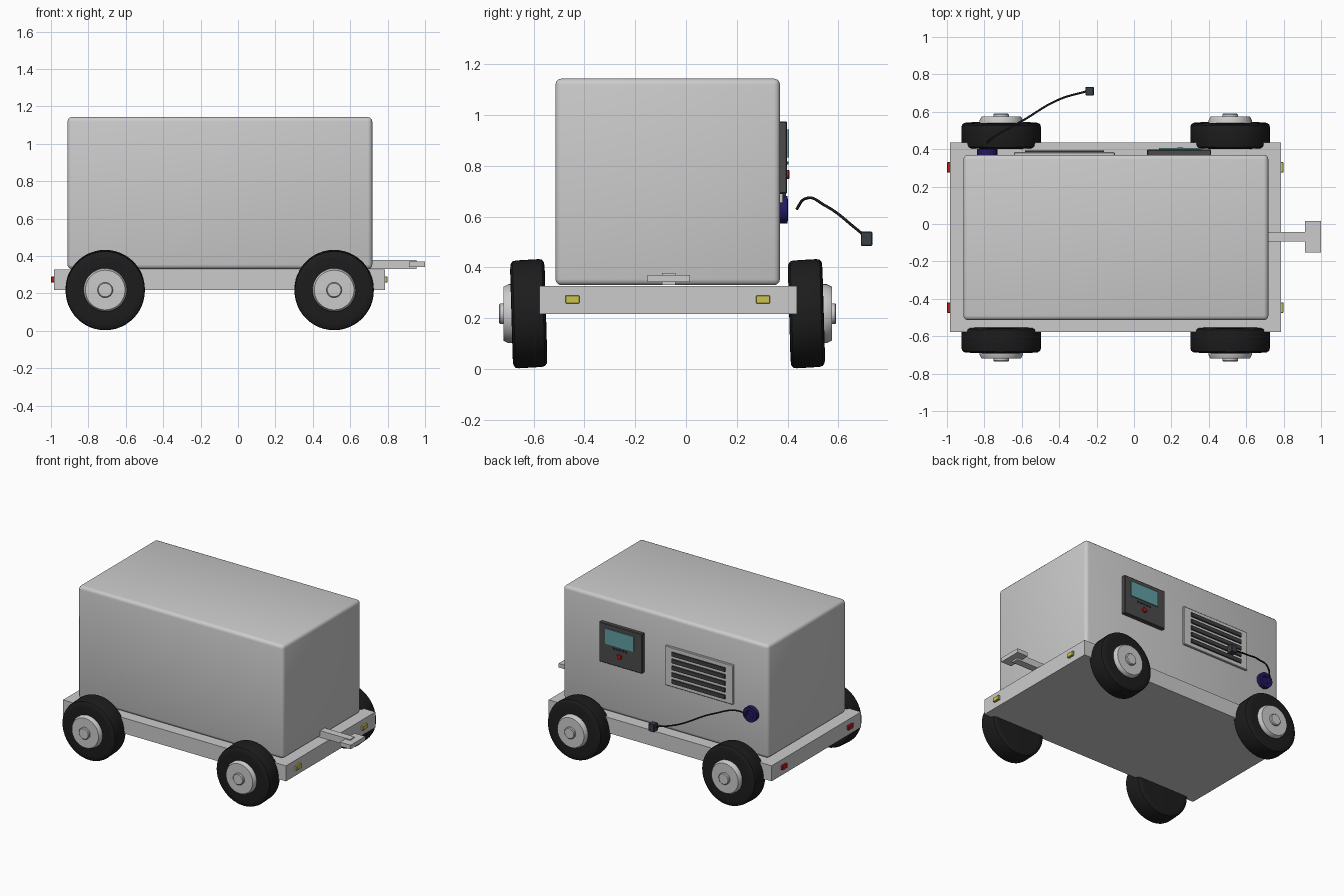
import bpy, bmesh, math
from mathutils import Matrix, Vector

if "Cube" in bpy.data.objects:
    bpy.data.objects.remove(bpy.data.objects["Cube"])


def mat(name, c):
    m = bpy.data.materials.new(name)
    m.diffuse_color = (*c, 1)
    m.use_nodes = True
    m.node_tree.nodes["Principled BSDF"].inputs["Base Color"].default_value = m.diffuse_color
    return m


RUBBER = mat("rubber", (0.012, 0.012, 0.012))
DARK = mat("dark_grey", (0.07, 0.07, 0.07))
SLAT = mat("slat_grey", (0.05, 0.05, 0.05))
TEAL = mat("screen_teal", (0.12, 0.35, 0.37))
RED = mat("red", (0.55, 0.01, 0.01))
YELLOW = mat("yellow", (0.6, 0.55, 0.08))
NAVY = mat("navy", (0.015, 0.01, 0.12))
PLUG = mat("plug_grey", (0.04, 0.05, 0.06))


def finish(bm, name, m=None, smooth=False):
    bmesh.ops.recalc_face_normals(bm, faces=bm.faces)
    me = bpy.data.meshes.new(name)
    bm.to_mesh(me)
    bm.free()
    ob = bpy.data.objects.new(name, me)
    bpy.context.collection.objects.link(ob)
    if m:
        me.materials.append(m)
    if smooth:
        bpy.ops.object.select_all(action='DESELECT')
        ob.select_set(True)
        bpy.context.view_layer.objects.active = ob
        bpy.ops.object.shade_smooth_by_angle(angle=math.radians(35))
    return ob


def box(name, x, y, z, m=None, bevel=0, seg=3):
    bm = bmesh.new()
    bmesh.ops.create_cube(bm, size=1)
    for v in bm.verts:
        v.co = [(a + b) / 2 + c * (b - a) for (a, b), c in zip((x, y, z), v.co)]
    if bevel:
        bmesh.ops.bevel(bm, geom=bm.edges[:], offset=bevel, segments=seg,
                        profile=0.5, affect='EDGES')
    return finish(bm, name, m, bevel > 0)


def lathe(name, centre, profile, side, m=None, n=48, shear=(0, 0)):
    """Spin (radius, offset) points around y; side = outward y direction."""
    bm = bmesh.new()
    rings = []
    for r, t in profile:
        ring = []
        for i in range(n):
            a = 2 * math.pi * i / n
            p = Vector((r * math.cos(a), side * t, r * math.sin(a)))
            p = Vector((p.x, p.y + shear[0] * p.z, p.z + shear[1] * p.y))
            ring.append(bm.verts.new(p + Vector(centre)))
        rings.append(ring)
    for a, b in zip(rings, rings[1:]):
        for i in range(n):
            j = (i + 1) % n
            bm.faces.new((a[i], a[j], b[j], b[i]))
    bm.faces.new(rings[0])
    bm.faces.new(rings[-1])
    return finish(bm, name, m, True)


# Chassis and housing
box("chassis", (-0.985, 0.785), (-0.577, 0.436), (0.217, 0.328))
box("housing", (-0.912, 0.718), (-0.514, 0.37), (0.33, 1.143), bevel=0.024)

# Tow bar with cross handle
box("tow_bar", (0.70, 0.955), (-0.094, -0.042), (0.33, 0.378))
box("tow_handle", (0.915, 1.0), (-0.152, 0.015), (0.342, 0.371))

# Marker lights, front pair yellow, rear pair red
for i, y in enumerate((-0.447, 0.303)):
    box(f"front_light_{i}", (0.78, 0.8), (y - 0.028, y + 0.028), (0.258, 0.29), YELLOW, 0.003, 1)
    box(f"rear_light_{i}", (-1.0, -0.98), (y - 0.028, y + 0.028), (0.258, 0.29), RED, 0.003, 1)

# Wheels: slightly leaning tyres, hubs and caps
TYRE = [(0.17, -0.068), (0.195, -0.066), (0.206, -0.058), (0.209, -0.045),
        (0.209, 0.045), (0.206, 0.058), (0.195, 0.066), (0.17, 0.068)]
HUB = [(0.116, 0.05), (0.116, 0.08), (0.106, 0.1)]
CAP = [(0.041, 0.09), (0.041, 0.112), (0.036, 0.117)]
for side, y in ((-1, -0.619), (1, 0.474)):
    for x in (-0.71, 0.514):
        tag = ("front" if side < 0 else "back") + ("_left" if x < 0 else "_right")
        c = (x, y, 0.218)
        lathe("tyre_" + tag, c, [(r * 1.015, t) for r, t in TYRE], side, RUBBER,
              shear=(-0.029, 0.06))
        lathe("hub_" + tag, c, HUB, side)
        lathe("hub_cap_" + tag, c, CAP, side, n=32)

# Control panel with screen, key row and stop button
box("control_panel", (0.07, 0.412), (0.365, 0.398), (0.69, 0.974), DARK, 0.004, 1)
box("screen", (0.135, 0.36), (0.39, 0.405), (0.833, 0.942), TEAL)
for i in range(5):
    x = 0.2 + i * 0.024
    box(f"key_{i}", (x - 0.007, x + 0.007), (0.39, 0.404), (0.806, 0.817), PLUG)
lathe("stop_button", (0.248, 0.39, 0.766), [(0.018, 0), (0.018, 0.014), (0.014, 0.018)], 1, RED, 24)

# Vent plate and slats
box("vent_plate", (-0.642, -0.102), (0.365, 0.384), (0.652, 0.936), None, 0.004, 1)
for i in range(5):
    z = 0.695 + i * 0.049
    box(f"vent_slat_{i}", (-0.582, -0.16), (0.38, 0.394), (z - 0.014, z + 0.014), SLAT)

# Power socket
lathe("power_socket", (-0.785, 0.365, 0.627), [(0.054, 0), (0.054, 0.035), (0.03, 0.036), (0.026, 0.02)],
      1, NAVY, 24)

# Cable and plug
cu = bpy.data.curves.new("power_cable", 'CURVE')
cu.dimensions = '3D'
cu.bevel_depth = 0.0055
cu.bevel_resolution = 2
cu.use_fill_caps = True
sp = cu.splines.new('BEZIER')
pts = [(-0.785, 0.436, 0.63), (-0.755, 0.462, 0.667), (-0.6, 0.55, 0.642),
       (-0.4, 0.666, 0.555), (-0.245, 0.712, 0.515)]
sp.bezier_points.add(len(pts) - 1)
for bp, p in zip(sp.bezier_points, pts):
    bp.co = p
    bp.handle_left_type = bp.handle_right_type = 'AUTO'
cu.materials.append(RUBBER)
bpy.context.collection.objects.link(bpy.data.objects.new("power_cable", cu))
box("plug", (-0.26, -0.215), (0.688, 0.733), (0.485, 0.541), PLUG, 0.003, 1)
